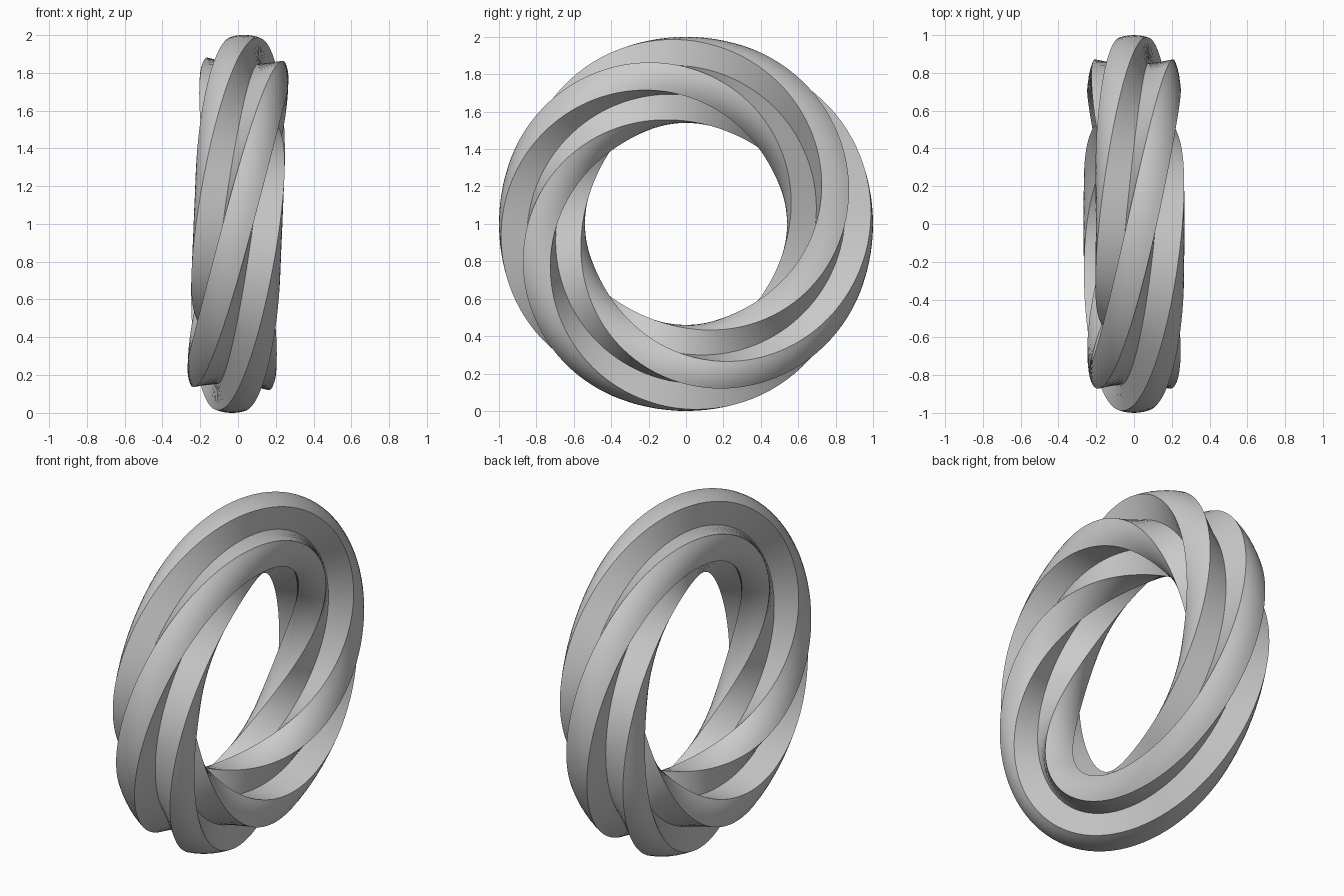
import bpy, bmesh
from math import sin, cos, pi, radians, asin

if "Cube" in bpy.data.objects:
    bpy.data.objects.remove(bpy.data.objects["Cube"])

RING_R = 0.77      # centre-line radius of the ring
ARM = 0.23         # outer radius of the plus-shaped section
HALF = 0.078       # half width of each arm
X_SCALE = 1.02
TILT = 0.042       # slight lean of the ring towards +x at the top
STEPS = 120

# Plus-shaped section with rounded arm ends, as (radial, axial)
tip = asin(HALF / ARM)
section = []
for k in range(4):
    c, s = round(cos(k * pi / 2)), round(sin(k * pi / 2))
    arm = [(ARM * cos(tip * t / 3), ARM * sin(tip * t / 3)) for t in range(-3, 4)]
    for u, v in arm + [(HALF, HALF)]:
        section.append((u * c - v * s, u * s + v * c))

# Sweep round the ring, with one full twist per turn
bm = bmesh.new()
rings = []
for i in range(STEPS):
    a = 2 * pi * i / STEPS
    ring = []
    for u, v in section:
        r = RING_R + u * cos(a) - v * sin(a)
        x = (u * sin(a) + v * cos(a)) * X_SCALE
        z = r * sin(a)
        ring.append(bm.verts.new((x + TILT * z, -r * cos(a), 1 + z - TILT * x)))
    rings.append(ring)
n = len(section)
for i in range(STEPS):
    p, q = rings[i], rings[(i + 1) % STEPS]
    for j in range(n):
        k = (j + 1) % n
        bm.faces.new((p[j], p[k], q[k], q[j]))
bmesh.ops.recalc_face_normals(bm, faces=bm.faces)

mesh = bpy.data.meshes.new("twisted_ring")
bm.to_mesh(mesh)
bm.free()
obj = bpy.data.objects.new("twisted_ring", mesh)
bpy.context.collection.objects.link(obj)

# Smooth along the twist, crisp ridge edges
bpy.context.view_layer.objects.active = obj
obj.select_set(True)
bpy.ops.object.shade_smooth_by_angle(angle=radians(30))
